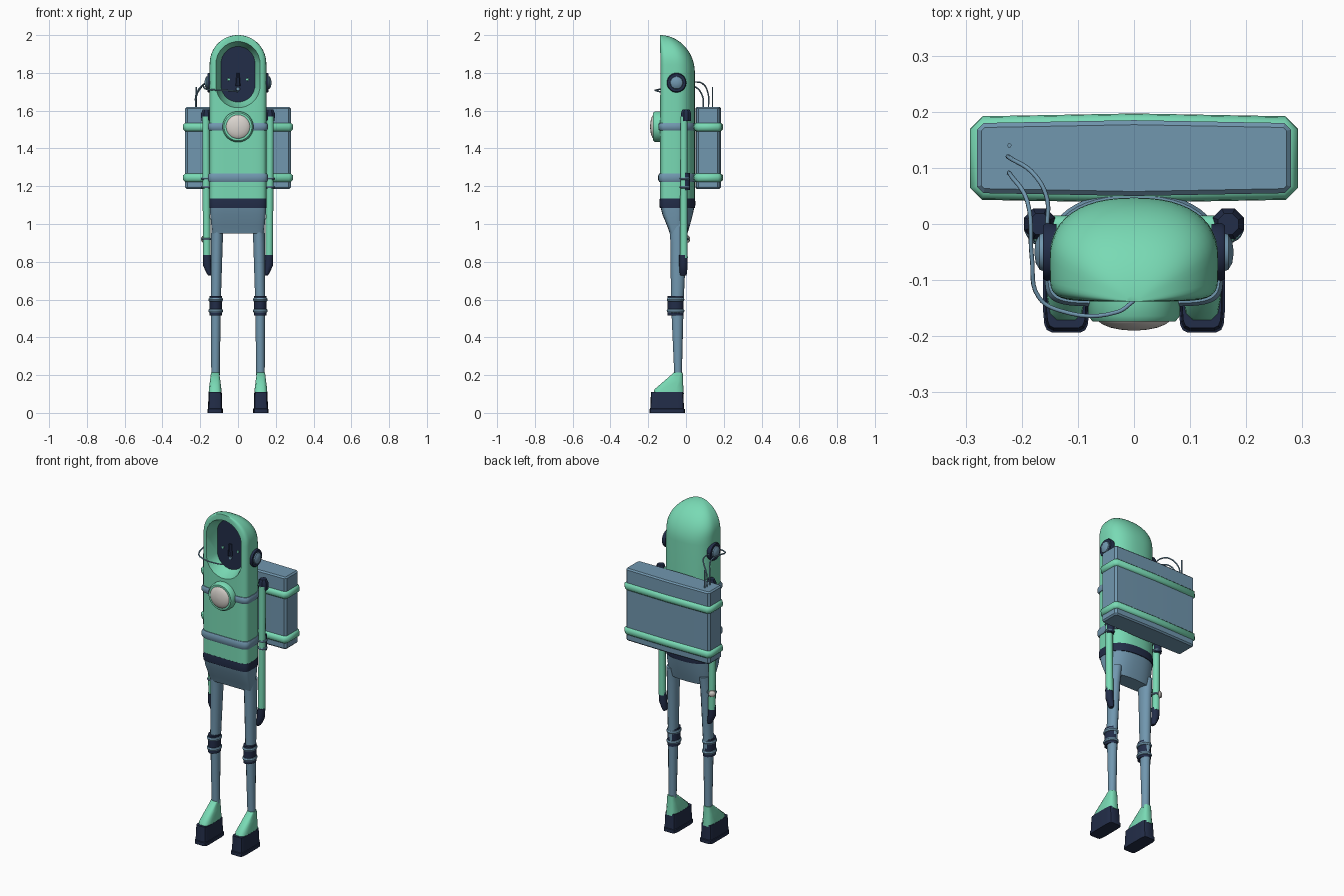
import bpy, bmesh, math
from mathutils import Vector, Matrix

if "Cube" in bpy.data.objects:
    bpy.data.objects.remove(bpy.data.objects["Cube"])


def material(name, rgb):
    m = bpy.data.materials.new(name)
    m.use_nodes = True
    m.diffuse_color = (*rgb, 1)
    m.node_tree.nodes["Principled BSDF"].inputs["Base Color"].default_value = (*rgb, 1)
    return m


GREEN = material("mint_green", (0.19, 0.70, 0.46))
BLUE = material("steel_blue", (0.165, 0.31, 0.43))
DARK = material("dark_navy", (0.016, 0.026, 0.065))
WHITE = material("warm_white", (0.70, 0.66, 0.62))


def finish(bm, name, mats, angle=40):
    bmesh.ops.recalc_face_normals(bm, faces=bm.faces)
    me = bpy.data.meshes.new(name)
    bm.to_mesh(me)
    bm.free()
    ob = bpy.data.objects.new(name, me)
    bpy.context.collection.objects.link(ob)
    for m in mats if isinstance(mats, list) else [mats]:
        me.materials.append(m)
    smooth(ob, angle)
    return ob


def smooth(ob, angle=40):
    bpy.ops.object.select_all(action="DESELECT")
    ob.select_set(True)
    bpy.context.view_layer.objects.active = ob
    bpy.ops.object.shade_smooth_by_angle(angle=math.radians(angle))


def loft(name, rings, mats, angle=40, end_mat=0):
    """Skin a stack of equal-length point rings and cap both ends."""
    bm = bmesh.new()
    loops = [[bm.verts.new(p) for p in r] for r in rings]
    n = len(rings[0])
    for a, b in zip(loops, loops[1:]):
        for i in range(n):
            bm.faces.new((a[i], a[(i + 1) % n], b[(i + 1) % n], b[i]))
    bm.faces.new(loops[0])
    bm.faces.new(loops[-1]).material_index = end_mat
    return finish(bm, name, mats, angle)


def oval(x, y, z, rx, ry, n=12, p=1.0):
    pts = []
    for i in range(n):
        t = math.tau * (i + 0.5) / n
        c, s = math.cos(t), math.sin(t)
        pts.append((x + rx * math.copysign(abs(c) ** p, c),
                    y + ry * math.copysign(abs(s) ** p, s), z))
    return pts


def body_ring(z, w=0.15, front=-0.138, back=0.047, sx=1, sy=1, n=48):
    """Flat-fronted section with a round back; sy shrinks it toward the front."""
    mid = front + (back - front) * 0.42
    pts = []
    for i in range(n):
        t = math.tau * i / n
        c, s = math.cos(t), math.sin(t)
        p = 0.85 if s > 0 else 0.33
        r = back - mid if s > 0 else mid - front
        y = mid + r * math.copysign(abs(s) ** p, s)
        x = w * math.copysign(abs(c) ** p, c)
        pts.append((x * sx, front + (y - front) * sy, z))
    return pts


def pack_ring(z, d=0.0):
    """Chamfered, slightly bowed backpack outline grown by d."""
    w, y0, y1, ch = 0.28 + d, 0.055 - d, 0.180 + d, 0.012 + d * 0.8
    return [(-w + ch, y0, z), (0, y0 - 0.005, z), (w - ch, y0, z), (w, y0 + ch, z),
            (w, y1 - ch, z), (w - ch, y1, z), (0, y1 + 0.005, z), (-w + ch, y1, z),
            (-w, y1 - ch, z), (-w, y0 + ch, z)]


def stadium(y, w, low, high, n=24):
    """Upright capsule outline in the plane of the face."""
    pts = []
    for i in range(n):
        t = math.tau * (i + 0.5) / n
        cz = high - w if math.sin(t) > 0 else low + w
        pts.append((w * math.cos(t), y, cz + w * math.sin(t)))
    return pts


def disc(name, loc, axis, profile, mats, n=32):
    """Turned solid: profile is (distance along axis, radius)."""
    q = Vector((0, 0, 1)).rotation_difference(Vector(axis))
    rings = [[Vector(loc) + q @ Vector(p) for p in oval(0, 0, h, r, r, n)] for h, r in profile]
    return loft(name, rings, mats)


def torus(name, loc, major, minor, mat, sx=1, sy=1):
    bpy.ops.mesh.primitive_torus_add(location=loc, major_radius=major, minor_radius=minor,
                                     major_segments=20, minor_segments=8)
    ob = bpy.context.object
    ob.name = name
    ob.scale = (sx, sy, 1)
    ob.data.materials.append(mat)
    smooth(ob)


def tube(name, points, radius, mat):
    cu = bpy.data.curves.new(name, "CURVE")
    cu.dimensions = "3D"
    cu.bevel_depth, cu.bevel_resolution, cu.resolution_u = radius, 1, 6
    cu.use_fill_caps = True
    sp = cu.splines.new("BEZIER")
    sp.bezier_points.add(len(points) - 1)
    for bp, co in zip(sp.bezier_points, points):
        bp.co = co
        bp.handle_left_type = bp.handle_right_type = "AUTO"
    ob = bpy.data.objects.new(name, cu)
    bpy.context.collection.objects.link(ob)
    cu.materials.append(mat)
    bpy.ops.object.select_all(action="DESELECT")
    ob.select_set(True)
    bpy.context.view_layer.objects.active = ob
    bpy.ops.object.convert(target="MESH")


# Hooded torso with a domed top
rings = [body_ring(1.11), body_ring(1.5), body_ring(1.8)]
for k in range(1, 15):
    a = math.radians(k * 6.2)
    z = 1.8 + 0.2 * math.sin(a)
    sx = math.sqrt(1 - (max(0, z - 1.85) / 0.1502) ** 2)
    rings.append(body_ring(z, sx=sx, sy=math.cos(a)))
hood = loft("hooded_torso", rings, [GREEN, DARK], 50)

# Face opening: tapered recess with a dark visor at its back
cutter = loft("face_cutter", [stadium(-0.2, 0.12, 1.61, 1.97), stadium(-0.135, 0.117, 1.615, 1.966),
                              stadium(-0.07, 0.09, 1.645, 1.94)], [GREEN, DARK], end_mat=1)
cutter.hide_render = True
cut = hood.modifiers.new("face_opening", "BOOLEAN")
cut.object, cut.operation, cut.solver = cutter, "DIFFERENCE", "EXACT"
bpy.context.view_layer.objects.active = hood
bpy.ops.object.modifier_apply(modifier=cut.name)
bpy.data.objects.remove(cutter)
smooth(hood, 50)

# Small face details
loft("nose", [oval(0, -0.072, z, r, 0.014, 8) for z, r in ((1.73, 0.014), (1.80, 0.008))], DARK)
disc("mouth", (0, -0.068, 1.715), (0, -1, 0), [(0, 0.011), (0.008, 0.009)], BLUE, 8)

# Belt, torso bands and pelvis
for name, z, h, d, mat in (("belt", 1.11, 0.024, 0.002, DARK), ("chest_band", 1.515, 0.019, 0.009, BLUE),
                           ("waist_band", 1.245, 0.023, 0.009, BLUE)):
    loft(name, [body_ring(z + k * h, 0.15 + e, -0.138 - e, 0.047 + e)
                for k, e in ((-1, d * 0.4), (-0.5, d), (0.5, d), (1, d * 0.4))], mat)
loft("pelvis", [body_ring(z, w, f, b) for z, w, f, b in
                ((1.095, 0.149, -0.136, 0.045), (1.05, 0.147, -0.125, 0.036), (0.99, 0.141, -0.1, 0.02),
                 (0.95, 0.135, -0.086, 0.008))], BLUE, 60)

# Chest lamp
disc("chest_lamp_ring", (0, -0.13, 1.515), (0, -1, 0),
     [(0, 0.082), (0.034, 0.082), (0.044, 0.074), (0.044, 0.06)], GREEN)
disc("chest_lamp_dome", (0, -0.165, 1.515), (0, -1, 0),
     [(0.025 * math.sin(a / 10), 0.068 * math.cos(a / 10)) for a in range(0, 16, 3)], WHITE)

# Backpack and its two straps
loft("backpack", [pack_ring(z, d) for z, d in ((1.185, -0.008), (1.193, 0), (1.612, 0), (1.62, -0.008))],
     BLUE, 25)
for z, name in ((1.513, "upper"), (1.245, "lower")):
    loft(name + "_pack_strap", [pack_ring(z + k * 0.022, d) for k, d in
                                ((-1, 0), (-0.6, 0.01), (0, 0.012), (0.6, 0.01), (1, 0))], GREEN, 50)

# Paired parts
for s, side in ((1, "left_"), (-1, "right_")):
    # Leg, knee guard and boot
    loft(side + "leg", [oval(s * x, y, z, rx, ry, 14) for x, y, z, rx, ry in
                        ((0.109, -0.038, 1.0, 0.032, 0.052), (0.112, -0.040, 0.9, 0.032, 0.042),
                         (0.117, -0.046, 0.6, 0.027, 0.034), (0.119, -0.042, 0.2, 0.023, 0.02))], BLUE, 60)
    loft(side + "knee_guard", [oval(s * 0.118, -0.055, z, 0.033, 0.042, 14) for z in (0.515, 0.62)], DARK)
    for z in (0.6, 0.54):
        torus(side + "knee_ring", (s * 0.118, -0.055, z), 0.033, 0.012, BLUE, 0.87, 1.05)
    loft(side + "boot_upper", [oval(s * 0.121, y, z, rx, ry, 12, 0.55) for y, z, rx, ry in
                               ((-0.093, 0.1, 0.035, 0.083), (-0.090, 0.125, 0.034, 0.078),
                                (-0.065, 0.17, 0.028, 0.05), (-0.040, 0.215, 0.022, 0.023))], GREEN, 50)
    loft(side + "boot_sole", [oval(s * 0.121, -0.1, z, rx, ry, 16, 0.3) for z, rx, ry in
                              ((0, 0.041, 0.094), (0.02, 0.041, 0.094), (0.022, 0.038, 0.09),
                               (0.11, 0.035, 0.086))], DARK)

    # Arm, shoulder, elbow and hand
    loft(side + "arm", [oval(s * x, -0.011, z, r, r, 12) for x, z, r in
                        ((0.165, 0.82, 0.021), (0.168, 1.2, 0.02), (0.17, 1.57, 0.02))], GREEN)
    loft(side + "shoulder_cap", [oval(s * 0.168, 0, z, r, r, 8) for z, r in
                                 ((1.545, 0.028), (1.585, 0.03), (1.607, 0.02))], DARK)
    disc(side + "shoulder_joint", (s * 0.1, -0.003, 1.575), (s, 0, 0), [(0, 0.018), (0.07, 0.018)], GREEN, 10)
    loft(side + "elbow_guard", [oval(s * 0.168, 0.001, z, 0.021, 0.021, 10) for z in (1.18, 1.27)], DARK)
    for z in (1.24, 1.195):
        torus(side + "elbow_ring", (s * 0.168, -0.006, z), 0.021, 0.007, BLUE)
    loft(side + "hand", [oval(s * x, -0.014, z, rx, ry, 10) for x, z, rx, ry in
                         ((0.165, 0.835, 0.0225, 0.0225), (0.163, 0.78, 0.023, 0.022),
                          (0.153, 0.745, 0.017, 0.02), (0.149, 0.727, 0.009, 0.016))], DARK)

    # Ear piece
    disc(side + "ear_pad", (s * 0.138, -0.05, 1.748), (s, 0, 0),
         [(0, 0.05), (0.018, 0.052), (0.024, 0.048)], DARK, 24)
    disc(side + "ear_dome", (s * 0.158, -0.05, 1.748), (s, 0, 0),
         [(0, 0.035), (0.01, 0.032), (0.017, 0.02), (0.019, 0.006)], BLUE, 24)
    disc(side + "eye", (s * 0.05, -0.068, 1.765), (0, -1, 0), [(0, 0.008), (0.006, 0.007)], GREEN, 8)

# Wrist device on the right arm
torus("wrist_band", (-0.165, -0.011, 0.92), 0.022, 0.006, BLUE)
disc("wrist_dial", (-0.176, 0.004, 0.92), (-0.6, 0.8, 0),
     [(0, 0.02), (0.008, 0.019), (0.014, 0.012), (0.016, 0.004)], WHITE, 14)

# Antenna and cables from the backpack to the ear and mouthpiece
tube("antenna", [(-0.222, 0.14, 1.61), (-0.222, 0.14, 1.725)], 0.004, BLUE)
tube("ear_cable", [(-0.223, 0.119, 1.61), (-0.22, 0.117, 1.69), (-0.175, 0.085, 1.745),
                   (-0.155, 0.045, 1.752), (-0.155, -0.005, 1.75)], 0.004, BLUE)
tube("mouth_cable", [(-0.223, 0.091, 1.61), (-0.219, 0.086, 1.68), (-0.19, 0.04, 1.73), (-0.182, -0.06, 1.73),
                     (-0.17, -0.13, 1.715), (-0.13, -0.155, 1.71), (-0.03, -0.157, 1.705),
                     (0, -0.137, 1.70)], 0.004, BLUE)
